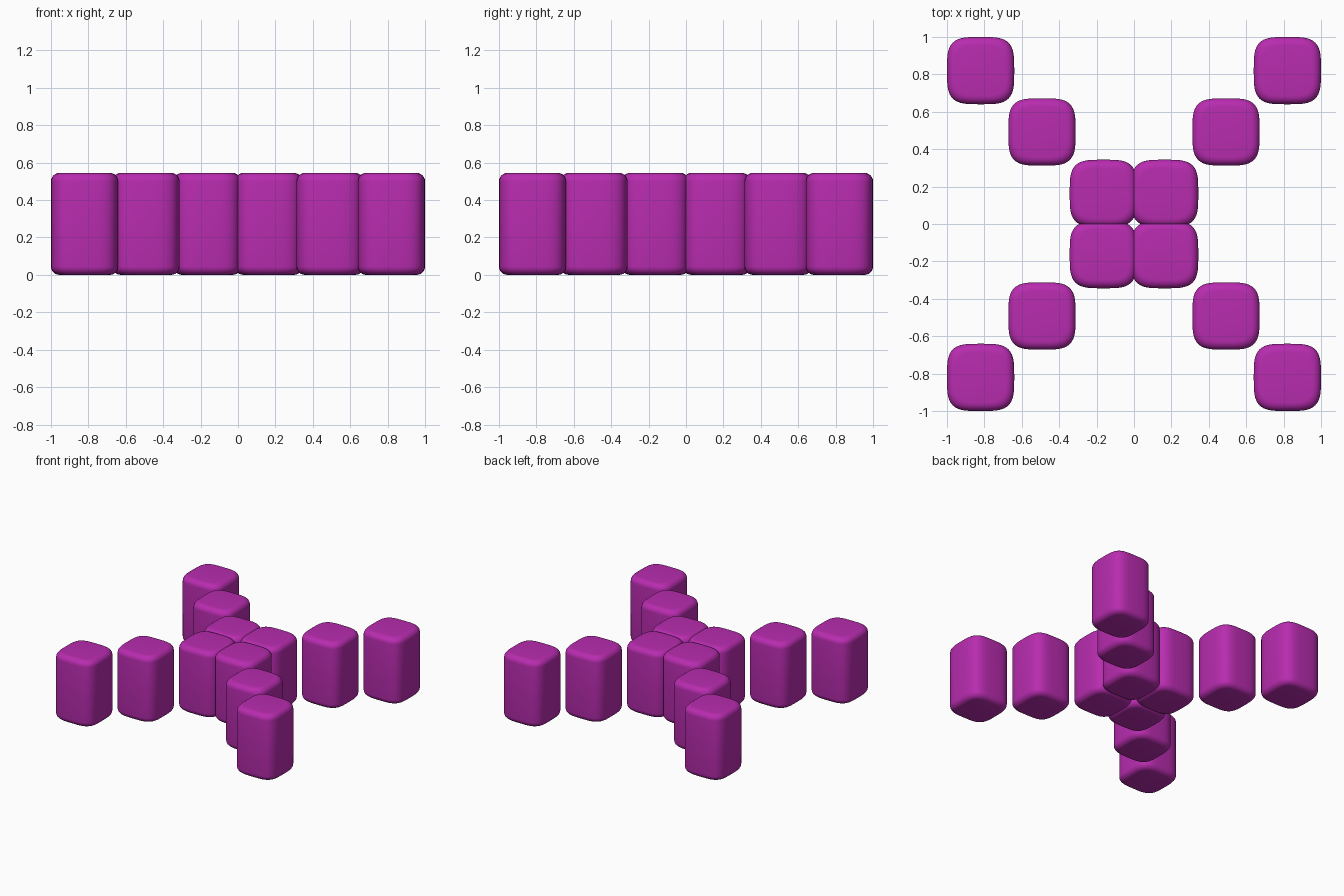
import bpy, bmesh, math

if "Cube" in bpy.data.objects:
    bpy.data.objects.remove(bpy.data.objects["Cube"])

HALF, HEIGHT, STEP = 0.18, 0.545, 0.328
R, POWER, SIDES, CUTS = 0.045, 3.7, 48, 6


def soft(v):
    return math.copysign(abs(v) ** (2 / POWER), v)


# rounded-square block: stacked rings with softened top and bottom edges
def block_mesh():
    bm = bmesh.new()
    quarter = [math.pi / 2 * i / CUTS for i in range(CUTS + 1)]
    low = [(HALF - R * (1 - math.sin(a)), R * (1 - math.cos(a))) for a in quarter]
    profile = low + [(w, HEIGHT - z) for w, z in reversed(low)]
    rings = []
    for w, z in profile:
        ring = []
        for k in range(SIDES):
            a = 2 * math.pi * k / SIDES
            ring.append(bm.verts.new((w * soft(math.cos(a)), w * soft(math.sin(a)), z)))
        rings.append(ring)
    for lower, upper in zip(rings, rings[1:]):
        for k in range(SIDES):
            n = (k + 1) % SIDES
            bm.faces.new((lower[k], lower[n], upper[n], upper[k]))
    bm.faces.new(rings[0][::-1])
    bm.faces.new(rings[-1])
    for f in bm.faces:
        f.smooth = True
    mesh = bpy.data.meshes.new("block")
    bm.to_mesh(mesh)
    bm.free()
    return mesh


mat = bpy.data.materials.new("magenta")
mat.diffuse_color = (0.48, 0.025, 0.43, 1)
mat.use_nodes = True
mat.node_tree.nodes["Principled BSDF"].inputs["Base Color"].default_value = mat.diffuse_color
mesh = block_mesh()
mesh.materials.append(mat)

# X-shaped layout: both diagonals of a six by six grid
for i in range(6):
    for j in (i, 5 - i):
        ob = bpy.data.objects.new("block", mesh)
        ob.location = ((i - 2.5) * STEP, (j - 2.5) * STEP, 0)
        bpy.context.collection.objects.link(ob)
